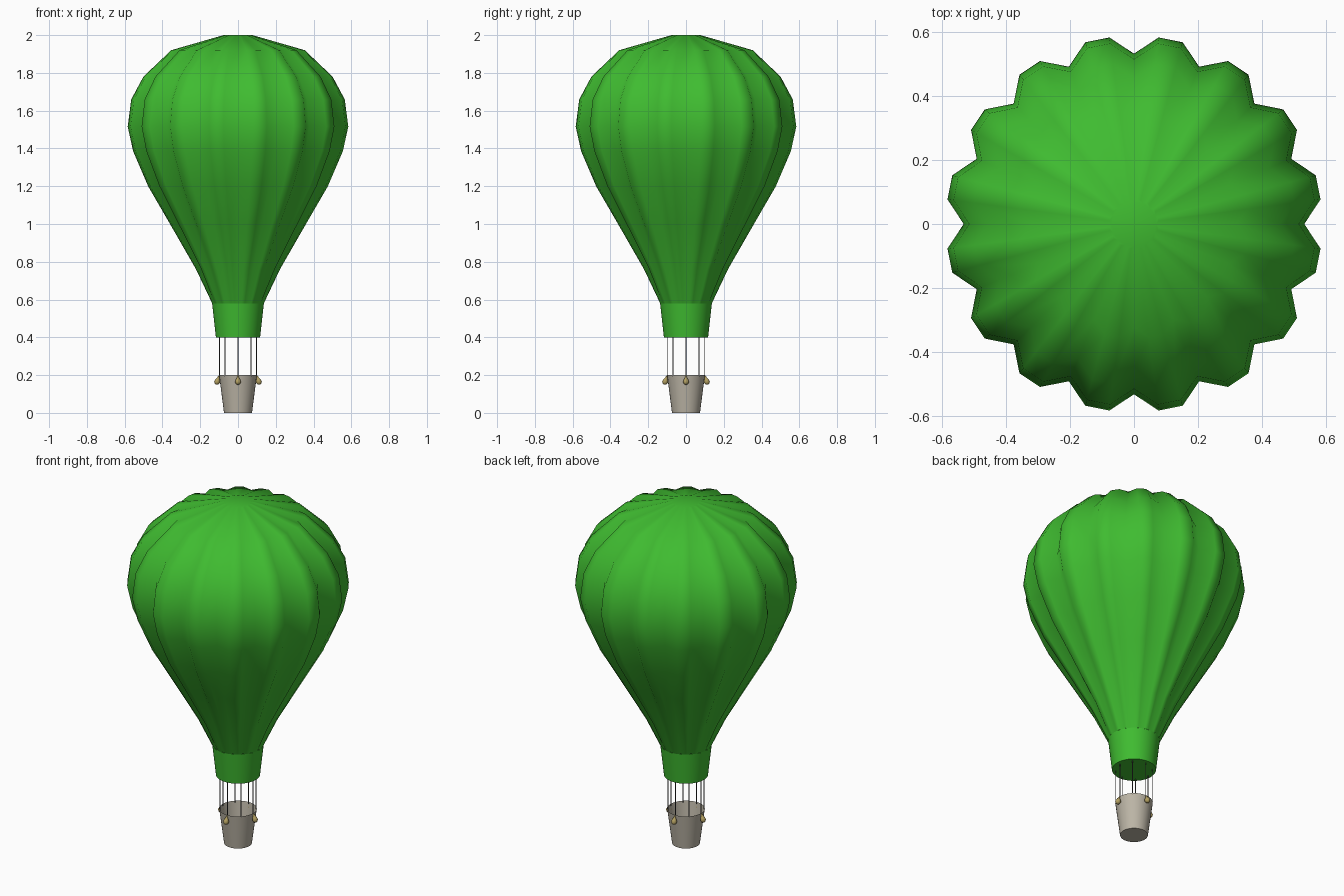
import bpy, bmesh
from math import sin, cos, pi, radians

if "Cube" in bpy.data.objects:
    bpy.data.objects.remove(bpy.data.objects["Cube"])


def material(name, rgb):
    m = bpy.data.materials.new(name)
    m.diffuse_color = (*rgb, 1)
    m.use_nodes = True
    m.node_tree.nodes["Principled BSDF"].inputs["Base Color"].default_value = m.diffuse_color
    return m


GREEN = material("green_fabric", (0.05, 0.5, 0.03))
WICKER = material("wicker", (0.5, 0.46, 0.38))
SAND = material("sandbag_cloth", (0.45, 0.35, 0.12))
DARK = material("rope", (0.08, 0.08, 0.08))


def lathe(name, rings, sides, mat, shape=None, bottom=False, top=False, angle=40):
    """Loft horizontal rings (z, radius, extra); shape(i, extra) scales each vertex."""
    bm = bmesh.new()
    loops = []
    for z, r, extra in rings:
        loop = []
        for i in range(sides):
            a = 2 * pi * i / sides
            k = r * (shape(i, extra) if shape else 1)
            loop.append(bm.verts.new((k * cos(a), k * sin(a), z)))
        loops.append(loop)
    for lo, hi in zip(loops, loops[1:]):
        for i in range(sides):
            j = (i + 1) % sides
            bm.faces.new((lo[i], lo[j], hi[j], hi[i]))
    if bottom:
        bm.faces.new(loops[0][::-1])
    if top:
        bm.faces.new(loops[-1])
    me = bpy.data.meshes.new(name)
    bm.to_mesh(me)
    bm.free()
    me.materials.append(mat)
    ob = bpy.data.objects.new(name, me)
    bpy.context.collection.objects.link(ob)
    bpy.ops.object.select_all(action='DESELECT')
    ob.select_set(True)
    bpy.context.view_layer.objects.active = ob
    bpy.ops.object.shade_smooth_by_angle(angle=radians(angle))
    return ob


# Envelope: 16 bulging gores of three segments, every third vertex is a seam
envelope = [(0.58, 0.138, 0.97), (0.76, 0.224, 0.93), (1.0, 0.363, 0.91),
            (1.2, 0.48, 0.905), (1.385, 0.56, 0.905), (1.516, 0.589, 0.905),
            (1.66, 0.57, 0.905), (1.78, 0.505, 0.905), (1.92, 0.357, 0.905),
            (2.0, 0.077, 0.91)]
lathe("envelope", envelope, 48, GREEN,
      lambda i, seam: seam if i % 3 == 0 else 1, top=True, angle=89)

# Skirt below the envelope
lathe("skirt", [(0.4, 0.117, 0), (0.58, 0.137, 0)], 48, GREEN, bottom=True)

# Open basket
lathe("basket", [(0.0, 0.074, 0), (0.2, 0.1, 0)], 32, WICKER, bottom=True)

# Eight suspension ropes
for n in range(8):
    a = n * pi / 4
    rope = lathe(f"rope_{n + 1}", [(0.19, 0.0025, 0), (0.4, 0.0025, 0)], 6, DARK,
                 bottom=True, top=True, angle=70)
    rope.location = (0.097 * cos(a), 0.097 * sin(a), 0)

# Four teardrop sandbags hung from the rim, swung outward along the sides
drop = [(-0.05, 0.004, 0), (-0.046, 0.011, 0), (-0.036, 0.0155, 0),
        (-0.025, 0.013, 0), (-0.012, 0.006, 0), (0.0, 0.002, 0)]
for n in range(4):
    a = n * pi / 2
    bag = lathe(f"sandbag_{n + 1}", drop, 12, SAND, bottom=True, top=True, angle=80)
    bag.rotation_euler = (0, radians(-16), a)
    bag.location = (0.101 * cos(a), 0.101 * sin(a), 0.198)
